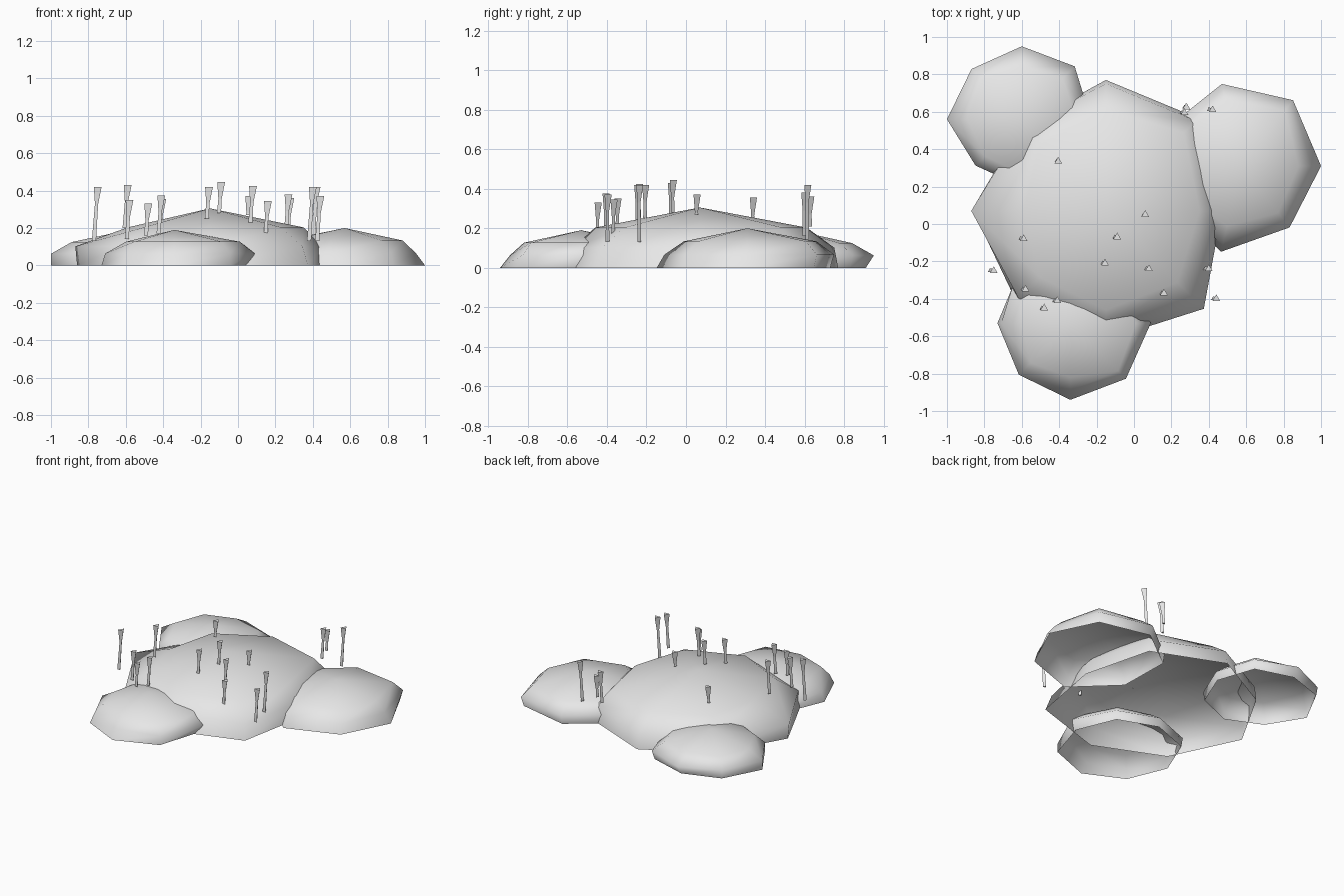
import bpy, bmesh, math
from mathutils import Vector

grey = bpy.data.materials.new("plain_grey")
grey.diffuse_color = (0.8, 0.8, 0.8, 1)


def finish(bm, name, smooth):
    bmesh.ops.recalc_face_normals(bm, faces=bm.faces)
    mesh = bpy.data.meshes.new(name)
    for f in bm.faces:
        f.smooth = smooth
    bm.to_mesh(mesh)
    bm.free()
    mesh.materials.append(grey)
    obj = bpy.data.objects.new(name, mesh)
    bpy.context.collection.objects.link(obj)


def loft(bm, rings):
    """Join equal-sized rings of vertices with quads."""
    n = len(rings[0])
    for a, b in zip(rings, rings[1:]):
        for i in range(n):
            j = (i + 1) % n
            bm.faces.new((a[i], a[j], b[j], b[i]))


def mound(name, x, y, height, base, mid, shoulder):
    """Open-bottomed dome: irregular rings at 0, 1/3 and 2/3 height, plus a peak."""
    bm = bmesh.new()
    n = len(base)
    rings = []
    for k, radii in enumerate((base, mid, shoulder)):
        rings.append([bm.verts.new((x + r * math.cos(math.tau * i / n),
                                    y + r * math.sin(math.tau * i / n),
                                    height * k / 3)) for i, r in enumerate(radii)])
    loft(bm, rings)
    peak = bm.verts.new((x, y, height))
    for i in range(n):
        bm.faces.new((rings[-1][i], rings[-1][(i + 1) % n], peak))
    finish(bm, name, True)


# Mounds, radii listed counter-clockwise from +x
mound("main_mound", -0.15, 0.07, 0.305,
      (0.62, 0.70, 0.70, 0.64, 0.71, 0.68, 0.69, 0.74),
      (0.60, 0.68, 0.68, 0.63, 0.72, 0.66, 0.64, 0.70),
      (0.50, 0.59, 0.54, 0.50, 0.44, 0.50, 0.53, 0.54))
mound("front_mound", -0.34, -0.53, 0.19,
      (0.39, 0.39, 0.38, 0.39, 0.39, 0.39, 0.41, 0.42),
      (0.43, 0.40, 0.39, 0.40, 0.37, 0.36, 0.36, 0.42),
      (0.35, 0.33, 0.30, 0.30, 0.26, 0.30, 0.29, 0.36))
mound("right_mound", 0.57, 0.31, 0.20,
      (0.43, 0.43, 0.43, 0.44, 0.43, 0.47, 0.42),
      (0.38, 0.45, 0.45, 0.45, 0.43, 0.43, 0.40),
      (0.31, 0.38, 0.36, 0.36, 0.34, 0.33, 0.32))
mound("back_left_mound", -0.60, 0.56, 0.187,
      (0.36, 0.38, 0.35, 0.37, 0.40, 0.35, 0.36, 0.36),
      (0.37, 0.40, 0.39, 0.38, 0.40, 0.35, 0.36, 0.37),
      (0.29, 0.31, 0.28, 0.30, 0.29, 0.28, 0.29, 0.30))


# Three-sided stalks with a flared tip: tip x, tip y, bottom z, tip z
stalks = [
    (-0.75, -0.25, 0.13, 0.42), (-0.59, -0.08, 0.20, 0.43), (-0.58, -0.35, 0.14, 0.35),
    (-0.48, -0.45, 0.16, 0.33), (-0.41, -0.41, 0.17, 0.375), (-0.155, -0.21, 0.25, 0.42),
    (-0.09, -0.07, 0.28, 0.445), (0.06, 0.05, 0.27, 0.37), (0.08, -0.24, 0.23, 0.425),
    (0.16, -0.37, 0.155, 0.345), (0.28, 0.625, 0.21, 0.36), (0.27, 0.595, 0.16, 0.38),
    (0.42, 0.61, 0.14, 0.42), (0.40, -0.24, 0.13, 0.42), (0.44, -0.40, 0.13, 0.37),
    (-0.405, 0.335, 0.24, 0.355),
]
for number, (x, y, z0, z1) in enumerate(stalks, 1):
    bm = bmesh.new()
    rings = []
    for z, r in ((z0, 0.013), (z1 - 0.09, 0.010), (z1, 0.024)):
        centre = Vector((x - 0.07 * (z1 - z), y, z))
        rings.append([bm.verts.new(centre + Vector((r * math.cos(a), r * math.sin(a), 0)))
                      for a in (math.pi / 2 + math.tau * i / 3 for i in range(3))])
    loft(bm, rings)
    bm.faces.new(rings[0][::-1])
    bm.faces.new(rings[-1])
    finish(bm, f"stalk_{number}", False)
